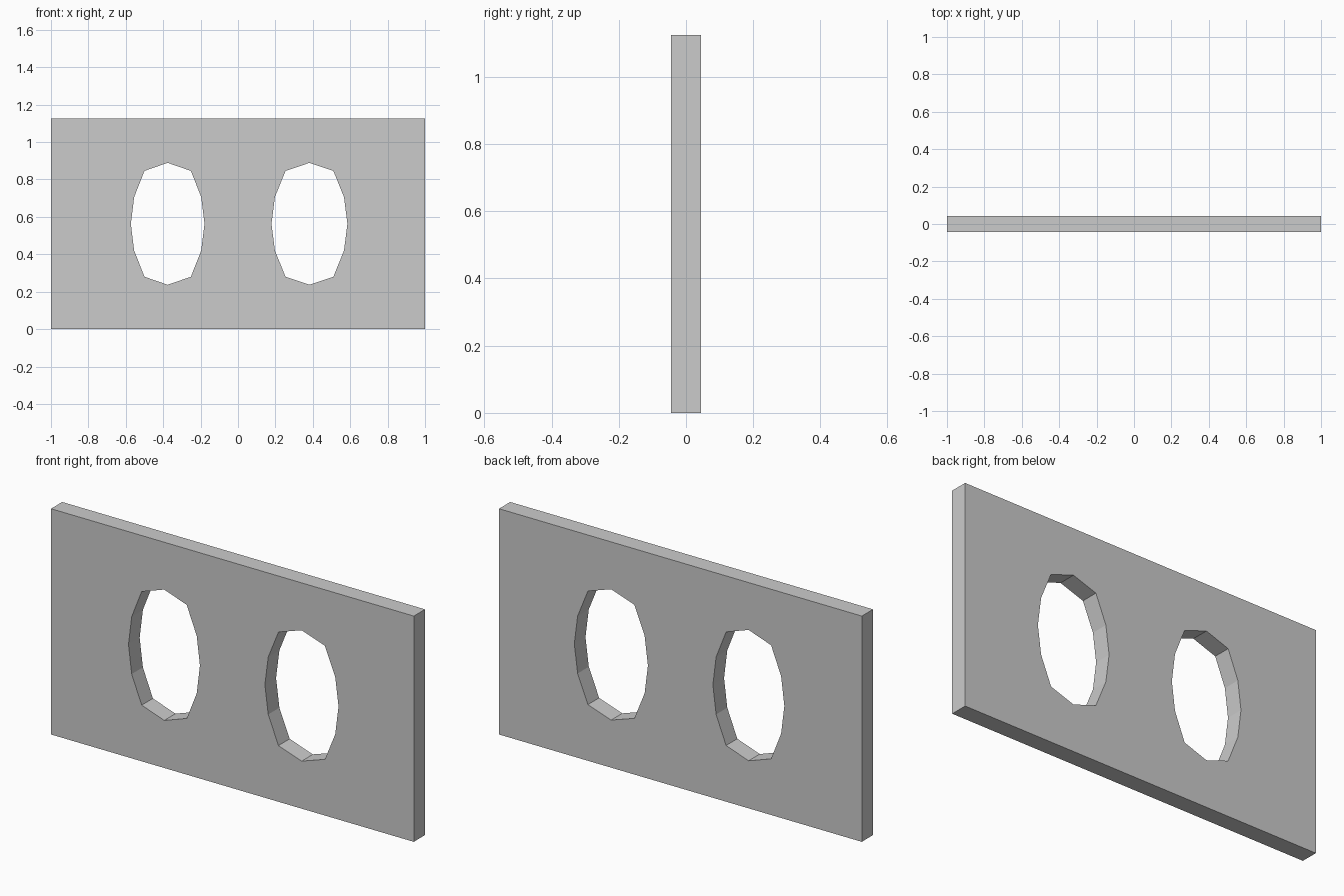
import bpy, bmesh

if "Cube" in bpy.data.objects:
    bpy.data.objects.remove(bpy.data.objects["Cube"])

HEIGHT, THICK, MID = 1.125, 0.088, 0.563

# Quarter profile of a faceted oval: (fraction of half width, z offset)
QUARTER = [(1.0, 0.0), (0.91, 0.143), (0.63, 0.283), (0.0, 0.326)]


def oval(cx, half_width):
    right = QUARTER + [(x, -z) for x, z in QUARTER[-1:0:-1]]
    top = [(x, z) for x, z in QUARTER]
    left_top = [(-x, z) for x, z in QUARTER[-2::-1]]
    left_low = [(-x, -z) for x, z in QUARTER[1:]]
    right_low = [(x, -z) for x, z in QUARTER[-2:0:-1]]
    ring = top + left_top + left_low + right_low
    return [(cx + half_width * x, MID + z) for x, z in ring]


def add_loop(bm, points):
    verts = [bm.verts.new((x, -THICK / 2, z)) for x, z in points]
    return [bm.edges.new((v, verts[(i + 1) % len(verts)])) for i, v in enumerate(verts)]


# Flat plate outline with two oval openings
bm = bmesh.new()
edges = add_loop(bm, [(-1, 0), (1, 0), (1, HEIGHT), (-1, HEIGHT)])
edges += add_loop(bm, oval(-0.376, 0.197))
edges += add_loop(bm, oval(0.382, 0.203))
bmesh.ops.triangle_fill(bm, edges=edges, use_beauty=True, normal=(0, -1, 0))

# Thickness
ext = bmesh.ops.extrude_face_region(bm, geom=bm.faces[:], use_keep_orig=True)
moved = [g for g in ext["geom"] if isinstance(g, bmesh.types.BMVert)]
bmesh.ops.translate(bm, vec=(0, THICK, 0), verts=moved)
bmesh.ops.recalc_face_normals(bm, faces=bm.faces[:])

mesh = bpy.data.meshes.new("plate_with_two_openings")
bm.to_mesh(mesh)
bm.free()
plate = bpy.data.objects.new("plate_with_two_openings", mesh)
bpy.context.collection.objects.link(plate)
